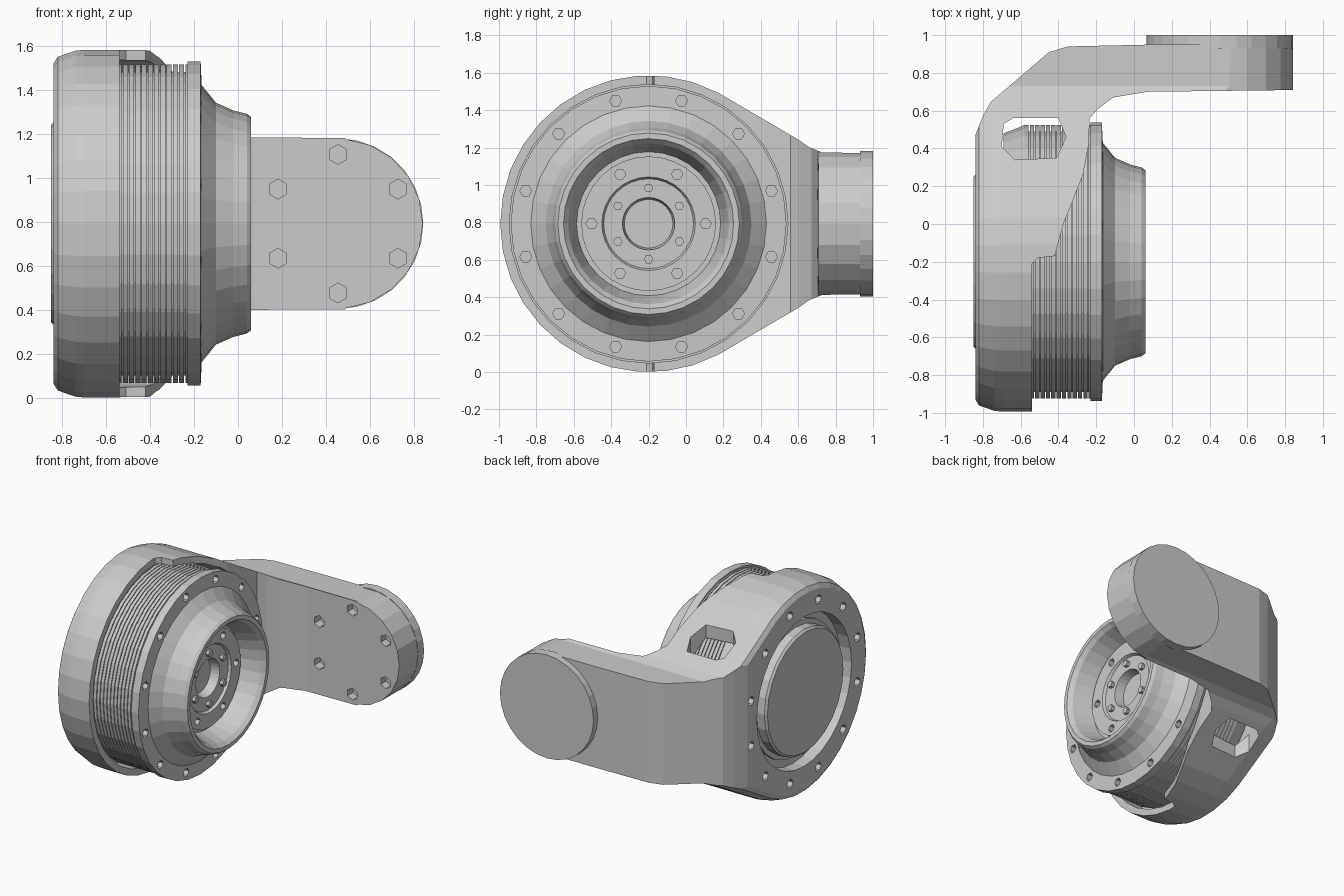
import bpy, bmesh
from math import sin, cos, pi, radians
from mathutils import Matrix, Vector

if "Cube" in bpy.data.objects:
    bpy.data.objects.remove(bpy.data.objects["Cube"])

CY, CZ = -0.2, 0.793       # motor axis runs along x through this point
ARM_X = 0.455              # pad axis runs along y through this x


def finish(name, bm):
    bmesh.ops.recalc_face_normals(bm, faces=bm.faces)
    me = bpy.data.meshes.new(name)
    bm.to_mesh(me)
    bm.free()
    ob = bpy.data.objects.new(name, me)
    bpy.context.collection.objects.link(ob)
    return ob


def loft(name, rings):
    """Skin closed rings of equal size and cap both ends."""
    bm = bmesh.new()
    vs = [[bm.verts.new(p) for p in r] for r in rings]
    n = len(vs[0])
    for a, b in zip(vs, vs[1:]):
        for i in range(n):
            j = (i + 1) % n
            bm.faces.new((a[i], a[j], b[j], b[i]))
    bm.faces.new(vs[0])
    bm.faces.new(vs[-1])
    return finish(name, bm)


def lathe(name, prof, n=32):
    """Revolve (radius, x) points about the motor axis, ends on the axis."""
    bm = bmesh.new()
    rings = []
    for r, x in prof:
        if r == 0:
            rings.append([bm.verts.new((x, CY, CZ))] * n)
        else:
            rings.append([bm.verts.new((x, CY + r * cos(2 * pi * i / n), CZ + r * sin(2 * pi * i / n)))
                          for i in range(n)])
    for a, b in zip(rings, rings[1:]):
        for i in range(n):
            j = (i + 1) % n
            bm.faces.new(list(dict.fromkeys((a[i], a[j], b[j], b[i]))))
    return finish(name, bm)


def drum(name, r, x0, x1, n=32):
    return lathe(name, [(0, x0), (r, x0), (r, x1), (0, x1)], n)


def pins(name, axis, centre, ring, r, depth, count, start=0, sides=6):
    """Ring of small cylinders used as hole cutters or bolts."""
    bm = bmesh.new()
    rot = Matrix.Rotation(pi / 2, 4, 'Y' if axis == 'x' else 'X')
    for k in range(count):
        a = radians(start) + 2 * pi * k / count
        u, v = ring * cos(a), ring * sin(a)
        off = Vector((0, u, v)) if axis == 'x' else Vector((u, 0, v))
        bmesh.ops.create_cone(bm, cap_ends=True, segments=sides, radius1=r, radius2=r, depth=depth,
                              matrix=Matrix.Translation(Vector(centre) + off) @ rot)
    return finish(name, bm)


def boolean(ob, tool, op='DIFFERENCE'):
    m = ob.modifiers.new(op, 'BOOLEAN')
    m.operation, m.object, m.solver = op, tool, 'EXACT'
    bpy.context.view_layer.objects.active = ob
    bpy.ops.object.modifier_apply(modifier=m.name)
    bpy.data.objects.remove(tool)


# Bracket: side outline (ring plus tapering neck), chamfered at the back
side = [(CY + 0.793 * cos(a), CZ + 0.793 * sin(a))
        for a in (radians(62 + 236 * i / 22) for i in range(23))]
neck = [(0.6, 0.45), (0.66, 0.408), (0.73, 0.38), (1.1, 0.378)]
side += [(y, CZ - h) for y, h in neck] + [(y, CZ + h) for y, h in reversed(neck)]
layers = [(-0.84, 0.92), (-0.82, 0.96), (-0.74, 0.995), (-0.7, 1), (0.95, 1)]
bracket = loft("bracket", [[(x, CY + (y - CY) * s, CZ + (z - CZ) * s) for y, z in side]
                           for x, s in layers])

# Bracket: plan outline with the bent arm
plan = [(-0.86, -1.1), (-0.54, -1.1), (-0.54, -0.21), (-0.51, -0.18), (-0.42, -0.17), (-0.37, 0.01),
        (-0.27, 0.26), (-0.24, 0.42), (-0.235, 0.56), (-0.19, 0.61), (-0.11, 0.67), (0.07, 0.70),
        (0.9, 0.71), (0.9, 0.955), (0.1, 0.95), (-0.35, 0.94), (-0.45, 0.91), (-0.76, 0.645),
        (-0.80, 0.57), (-0.86, 0.42)]
boolean(bracket, loft("plan", [[(x, y, z) for x, y in plan] for z in (-0.2, 1.8)]), 'INTERSECT')

# Bracket: rounded arm end
end = [(ARM_X + 0.386 * cos(a), CZ + 0.386 * sin(a))
       for a in (radians(-85 + 17 * i) for i in range(11))]
end = [(-1, -0.3), (0.45, -0.3)] + end + [(0.45, 1.9), (-1, 1.9)]
boolean(bracket, loft("end", [[(x, y, z) for x, z in end] for y in (-1.3, 1.3)]), 'INTERSECT')

# Bracket: motor cavity, rear recess, neck windows and screw holes
boolean(bracket, drum("cavity", 0.745, -0.70, 0.2))
boolean(bracket, drum("recess", 0.56, -0.75, -1.0))
slot = [(-0.70, 0.41), (-0.63, 0.34), (-0.41, 0.35), (-0.36, 0.46), (-0.40, 0.56), (-0.64, 0.56), (-0.69, 0.53)]
boolean(bracket, loft("window", [[(x, y, z) for x, y in slot] for z in (-0.2, 1.8)]))
boolean(bracket, pins("rear_holes", 'x', (-0.84, CY, CZ), 0.65, 0.035, 0.12, 12, 15))
boolean(bracket, pins("arm_holes", 'y', (ARM_X, 0.70, CZ), 0.315, 0.045, 0.14, 6, 30))

# Rear cover disc with a small stepped edge
lathe("rear_cover", [(0, -0.85), (0.45, -0.85), (0.465, -0.835), (0.465, -0.77), (0.5, -0.77),
                     (0.5, -0.73), (0, -0.73)], 24)

# Mounting pad at the arm end
loft("arm_pad", [[(ARM_X + 0.388 * cos(2 * pi * i / 28), y, CZ + 0.388 * sin(2 * pi * i / 28))
                  for i in range(28)] for y in (0.93, 1.0)])

# Motor: barrel with narrow cooling grooves, flange, flared nose, stepped output face
prof = [(0, -0.69), (0.68, -0.69), (0.715, -0.6)]
fins, x0, x1 = 12, -0.58, -0.24
pitch = (x1 - x0) / fins
for i in range(fins):
    x = x0 + i * pitch
    prof += [(0.725, x), (0.725, x + pitch * 0.8), (0.69, x + pitch * 0.8), (0.69, x + pitch)]
prof += [(0.725, x1), (0.725, -0.23), (0.737, -0.23), (0.737, -0.17), (0.63, -0.165), (0.55, -0.10),
         (0.515, -0.02), (0.50, 0.04), (0.485, 0.06), (0.455, 0.06), (0.43, 0.03), (0.385, -0.12),
         (0.36, -0.12), (0.36, -0.09), (0.25, -0.09), (0.24, -0.11), (0.14, -0.11), (0.13, -0.18), (0, -0.18)]
motor = lathe("motor", prof)
boolean(motor, pins("flange_holes", 'x', (-0.17, CY, CZ), 0.68, 0.032, 0.08, 12, 15))
boolean(motor, pins("output_holes", 'x', (-0.09, CY, CZ), 0.305, 0.03, 0.1, 6))

# Small bolts around the output shaft
pins("output_bolts", 'x', (-0.11, CY, CZ), 0.19, 0.025, 0.05, 6, 30)
